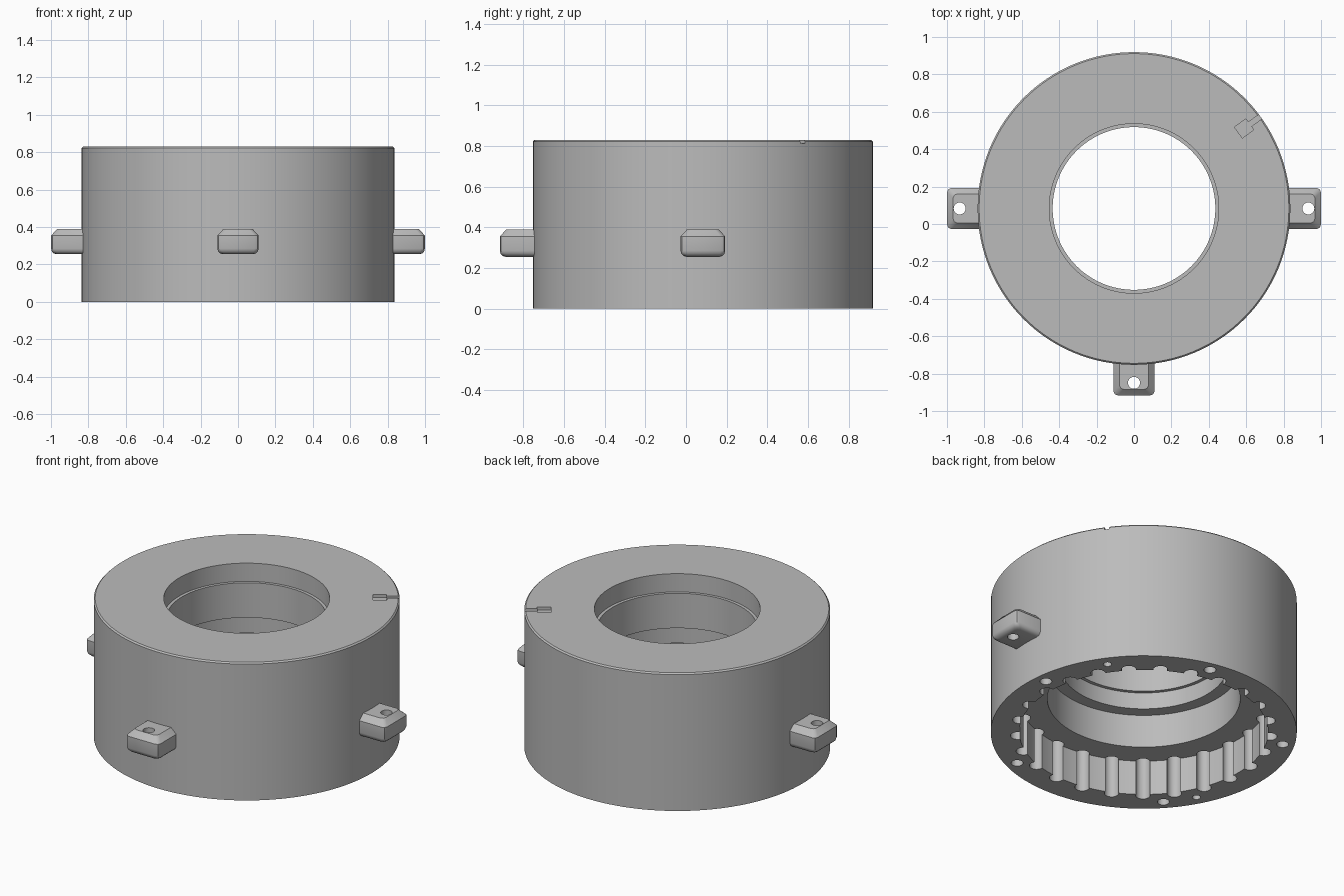
import bpy, bmesh, math
from mathutils import Matrix, Vector

cube = bpy.data.objects.get("Cube")
if cube:
    bpy.data.objects.remove(cube, do_unlink=True)

CY = 0.083          # ring axis sits behind the origin
R, H = 0.836, 0.83  # outer radius and height

grey = bpy.data.materials.new("plain grey")
grey.use_nodes = True
colour = (0.5, 0.5, 0.5, 1)
grey.diffuse_color = colour
grey.node_tree.nodes["Principled BSDF"].inputs["Base Color"].default_value = colour


def make_object(name, bm):
    bmesh.ops.recalc_face_normals(bm, faces=bm.faces)
    mesh = bpy.data.meshes.new(name)
    bm.to_mesh(mesh)
    bm.free()
    mesh.materials.append(grey)
    obj = bpy.data.objects.new(name, mesh)
    obj.location.y = CY
    bpy.context.collection.objects.link(obj)
    return obj


def loft(bm, rings, closed_ends=True):
    loops = [[bm.verts.new(p) for p in ring] for ring in rings]
    n = len(loops[0])
    pairs = list(zip(loops, loops[1:])) if closed_ends else list(zip(loops, loops[1:] + loops[:1]))
    for a, b in pairs:
        for i in range(n):
            j = (i + 1) % n
            bm.faces.new((a[i], a[j], b[j], b[i]))
    if closed_ends:
        bm.faces.new(loops[0])
        bm.faces.new(loops[-1])


def circle(radius, z, segments, cx=0.0, cy=0.0):
    steps = [math.tau * i / segments for i in range(segments)]
    return [(cx + radius * math.cos(a), cy + radius * math.sin(a), z) for a in steps]


def add_hole(bm, angle, distance, radius, z0, z1, segments=20):
    x, y = distance * math.cos(angle), distance * math.sin(angle)
    loft(bm, [circle(radius, z, segments, x, y) for z in (z0, z1)])


def cut(target, cutter):
    cutter.hide_render = True
    mod = target.modifiers.new("cut", "BOOLEAN")
    mod.operation = "DIFFERENCE"
    mod.solver = "EXACT"
    mod.object = cutter
    bpy.context.view_layer.update()
    bpy.context.view_layer.objects.active = target
    bpy.ops.object.modifier_apply(modifier=mod.name)
    bpy.data.objects.remove(cutter, do_unlink=True)


def smooth(obj, degrees):
    bpy.ops.object.select_all(action="DESELECT")
    obj.select_set(True)
    bpy.context.view_layer.objects.active = obj
    bpy.ops.object.shade_smooth_by_angle(angle=math.radians(degrees))


# Ring body: outer wall, top, stepped bore, wide cavity underneath
profile = [(R, 0), (R, H - 0.008), (R - 0.008, H), (0.453, H), (0.453, 0.72),
           (0.435, 0.72), (0.435, 0.51), (0.455, 0.51), (0.455, 0.41),
           (0.527, 0.41), (0.527, 0.21), (0.68, 0.21), (0.68, 0)]
bm = bmesh.new()
loft(bm, [circle(r, z, 128) for r, z in profile], closed_ends=False)
body = make_object("ring_body", bm)

# Round flutes in the cavity wall, running deeper than its ceiling
bm = bmesh.new()
for i in range(25):
    add_hole(bm, math.tau * i / 25, 0.69, 0.04, -0.05, 0.3)
# Screw and pin holes in the bottom rim
for i in range(5):
    add_hole(bm, math.radians(6 + 72 * i), 0.77, 0.033, -0.05, 0.2)
for degrees in (35, 208):
    add_hole(bm, math.radians(degrees), 0.768, 0.023, -0.05, 0.15)
cut(body, make_object("hole_cutter", bm))

# Shallow keyed pocket in the top, open to the outer edge
half = [(0.69, 0.036), (0.765, 0.036), (0.765, 0.014), (0.9, 0.014)]
outline = half + [(x, -y) for x, y in reversed(half)]
turn = Matrix.Rotation(math.radians(36), 3, "Z")
bm = bmesh.new()
loft(bm, [[turn @ Vector((x, y, z)) for x, y in outline] for z in (H - 0.018, H + 0.05)])
cut(body, make_object("pocket_cutter", bm))
smooth(body, 30)


# Mounting lugs: chamfered on top, rounded underneath, drilled through
def lug_ring(z, inset):
    tip, side, c = 0.999 - inset, 0.11 - inset, 0.022
    k = c * 0.3
    edge = [(0.81, side), (tip - c, side), (tip - k, side - k), (tip, side - c)]
    return [(x, y, z) for x, y in edge + [(x, -y) for x, y in reversed(edge)]]


levels = [(0.255, 0.03), (0.259, 0.015), (0.27, 0.004), (0.285, 0), (0.355, 0), (0.39, 0.032)]
for name, degrees in (("left_lug", 0), ("right_lug", 180), ("front_lug", 270)):
    bm = bmesh.new()
    loft(bm, [lug_ring(z, inset) for z, inset in levels])
    lug = make_object(name, bm)
    bm = bmesh.new()
    add_hole(bm, 0, 0.932, 0.032, 0.2, 0.45, 24)
    cut(lug, make_object("lug_hole_cutter", bm))
    lug.rotation_euler.z = math.radians(degrees)
    smooth(lug, 35)
